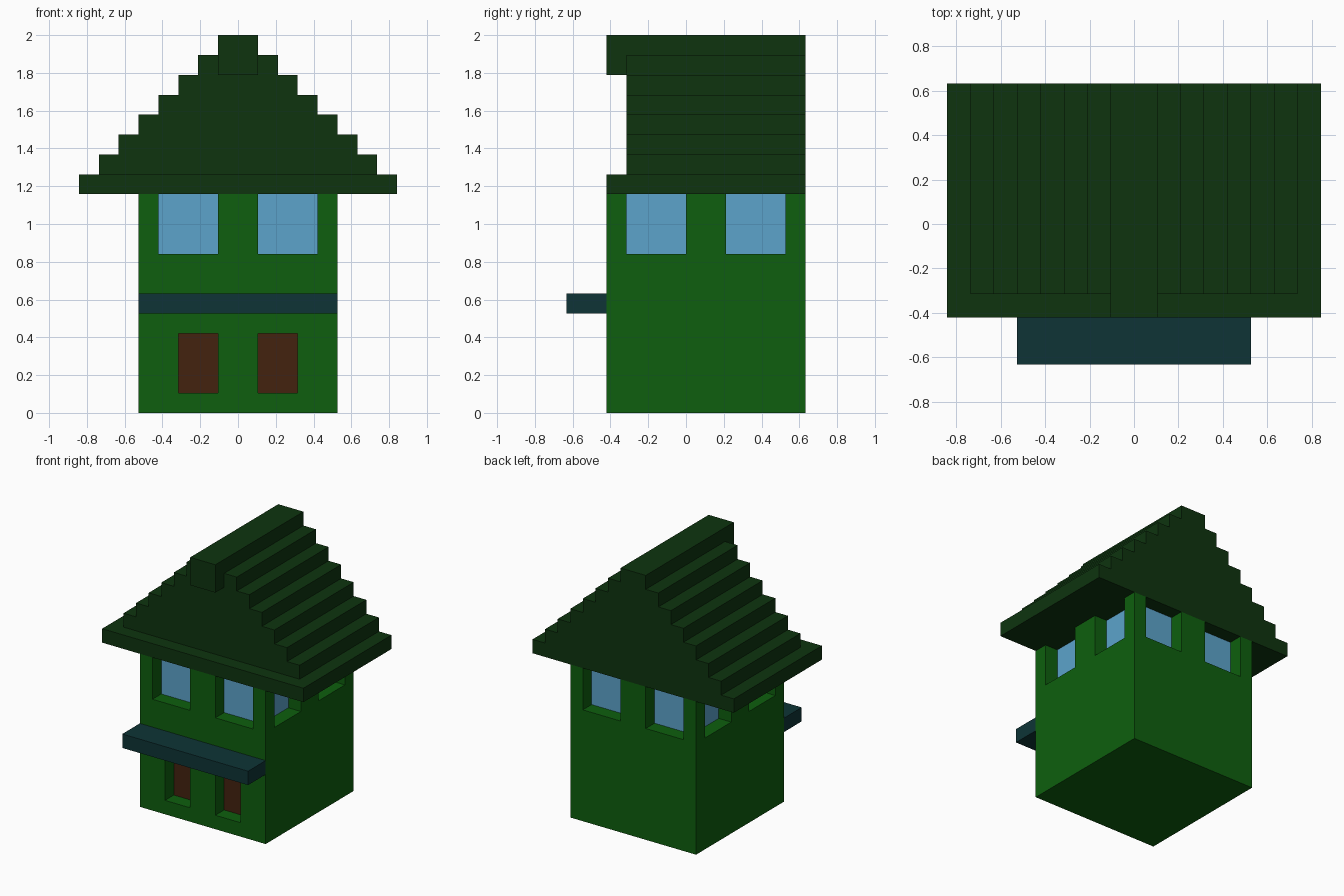
import bpy, bmesh
from mathutils import Vector

if "Cube" in bpy.data.objects:
    bpy.data.objects.remove(bpy.data.objects["Cube"])

U = 2 / 19  # one block; the house is 19 blocks tall


def srgb(r, g, b):
    def lin(c):
        c /= 255
        return c / 12.92 if c <= 0.04045 else ((c + 0.055) / 1.055) ** 2.4
    return (lin(r), lin(g), lin(b), 1)


COLOURS = {
    "wall green": srgb(14, 95, 14),
    "window blue": srgb(92, 164, 203),
    "door brown": srgb(68, 34, 15),
    "awning teal": srgb(14, 52, 54),
    "roof dark green": srgb(14, 52, 15),
}
mats = {}
for name, col in COLOURS.items():
    mats[name] = bpy.data.materials.new(name)
    mats[name].diffuse_color = col

cells = {}  # block position -> (part, colour)


def fill(part, colour, x, y, z):
    """Fill a range of blocks; part None carves them away."""
    for i in range(*x):
        for j in range(*y):
            for k in range(*z):
                if part:
                    cells[i, j, k] = (part, colour)
                else:
                    cells.pop((i, j, k), None)


# Walls
fill("walls", "wall green", (-5, 5), (-4, 6), (0, 11))

# Windows: panes one block behind the wall face, then the recesses
windows_x = [(-4, -1), (1, 4)]
windows_y = [(-3, 0), (2, 5)]
high = (8, 11)
for span in windows_x:
    for pane, hole in (((-3, -2), (-4, -3)), ((4, 5), (5, 6))):
        fill("windows", "window blue", span, pane, high)
        fill(None, None, span, hole, high)
for span in windows_y:
    for pane, hole in (((-4, -3), (-5, -4)), ((3, 4), (4, 5))):
        fill("windows", "window blue", pane, span, high)
        fill(None, None, hole, span, high)

# Recessed front doors
for span in [(-3, -1), (1, 3)]:
    fill("doors", "door brown", span, (-3, -2), (1, 4))
    fill(None, None, span, (-4, -3), (1, 4))

# Awning above the doors
fill("awning", "awning teal", (-5, 5), (-6, -4), (5, 6))

# Stepped roof: wide eaves course, shrinking courses, ridge beam end
for n in range(8):
    fill("roof", "roof dark green", (n - 8, 8 - n), (-4 if n == 0 else -3, 6), (11 + n, 12 + n))
fill("roof", "roof dark green", (-1, 1), (-4, -3), (17, 19))

# Emit only the exposed faces, one object per part
AXES = [Vector((1, 0, 0)), Vector((0, 1, 0)), Vector((0, 0, 1))]
for part in sorted({p for p, c in cells.values()}):
    bm = bmesh.new()
    colour = None
    for pos, (p, c) in cells.items():
        if p != part:
            continue
        colour = c
        centre = Vector(pos) + Vector((0.5, 0.5, 0.5))
        for a in range(3):
            for s in (1, -1):
                n = AXES[a] * s
                if tuple(int(v) for v in Vector(pos) + n) in cells:
                    continue
                u, v = AXES[(a + 1) % 3] / 2, AXES[(a + 2) % 3] * s / 2
                m = centre + n / 2
                bm.faces.new([bm.verts.new(q * U) for q in
                              (m - u - v, m + u - v, m + u + v, m - u + v)])
    bmesh.ops.remove_doubles(bm, verts=bm.verts, dist=0.001)
    mesh = bpy.data.meshes.new(part)
    bm.to_mesh(mesh)
    bm.free()
    mesh.materials.append(mats[colour])
    bpy.context.collection.objects.link(bpy.data.objects.new(part, mesh))

for m in bpy.data.materials:
    if m.users and not m.is_grease_pencil:
        m.use_nodes = True
        m.node_tree.nodes["Principled BSDF"].inputs["Base Color"].default_value = m.diffuse_color
